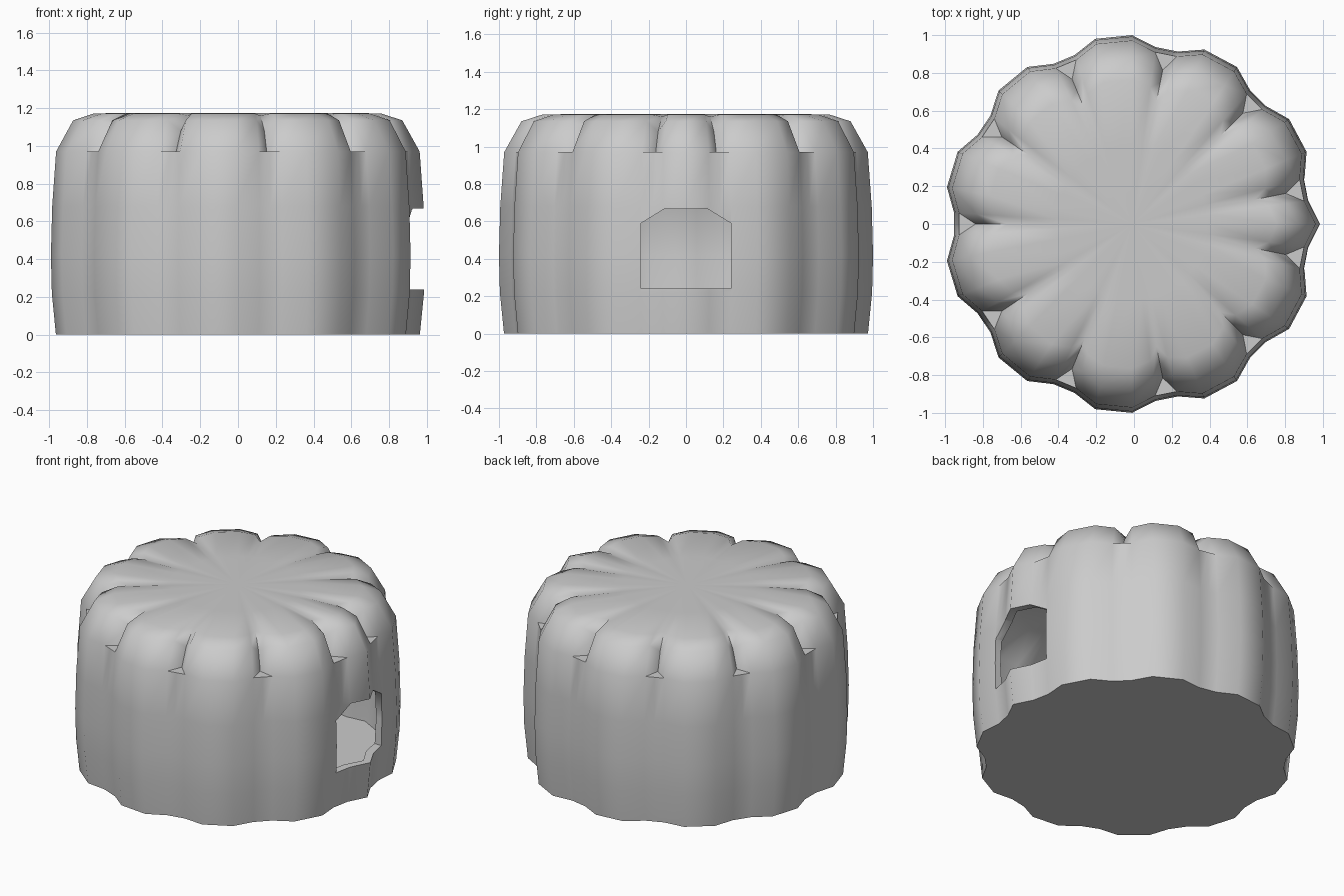
import bpy, bmesh, math
from mathutils import Vector

if "Cube" in bpy.data.objects:
    bpy.data.objects.remove(bpy.data.objects["Cube"])

CX = -0.01                      # slight shift so the bounding box is centred
STEP = math.radians(11.25)
PINCH = math.radians(3.65)


def columns():
    """Angles and kinds around the body: ten wide lobes and one narrow one."""
    cols, i = [], 0
    for lobe in range(11):
        cols.append((i * STEP, "H"))
        if lobe:
            i += 1
            cols.append((i * STEP, "H"))
        mid = (i + 1) * STEP
        cols += [(mid - PINCH, "L"), (mid, "C"), (mid + PINCH, "L")]
        i += 2
    return cols


def loft(name, rings, top_z):
    """Each ring gives (radius, height) for crest H, valley L and crease C."""
    bm = bmesh.new()
    cols = columns()
    n = len(cols)
    loops = []
    for ring in rings:
        loop = []
        for a, kind in cols:
            r, z = ring[kind]
            loop.append(bm.verts.new((CX + r * math.cos(a), r * math.sin(a), z)))
        loops.append(loop)
    for lo, hi in zip(loops, loops[1:]):
        for k in range(n):
            m = (k + 1) % n
            bm.faces.new((lo[k], lo[m], hi[m], hi[k]))
    bm.faces.new(loops[0][::-1])
    tip = bm.verts.new((CX, 0, top_z))
    for k in range(n):
        bm.faces.new((loops[-1][k], loops[-1][(k + 1) % n], tip))
    bmesh.ops.remove_doubles(bm, verts=bm.verts, dist=0.0005)
    bmesh.ops.recalc_face_normals(bm, faces=bm.faces)
    return make(name, bm)


def make(name, bm):
    me = bpy.data.meshes.new(name)
    bm.to_mesh(me)
    bm.free()
    ob = bpy.data.objects.new(name, me)
    bpy.context.collection.objects.link(ob)
    return ob


def plain(r, z, valley=0.945, inset=0.0):
    low = r * valley - inset
    return {"H": (r - inset, z), "L": (low, z), "C": (low * math.cos(PINCH), z)}


def cut(body, cutter):
    mod = body.modifiers.new("cut", "BOOLEAN")
    mod.operation = "DIFFERENCE"
    mod.solver = "EXACT"
    mod.object = cutter
    bpy.context.view_layer.objects.active = body
    bpy.ops.object.modifier_apply(modifier=mod.name)
    bpy.data.objects.remove(cutter)


# Scalloped body with pinched creases above a small ledge in every valley
shoulder = plain(0.972, 0.97)
ledge = dict(shoulder, C=(0.83, 0.97))
body = loft("scalloped_body", [
    plain(0.973, 0.0), plain(0.995, 0.22), plain(1.0, 0.42), plain(0.993, 0.68),
    shoulder, ledge,
    {"H": (0.88, 1.135), "L": (0.825, 1.135), "C": (0.765, 1.08)},
    {"H": (0.765, 1.172), "L": (0.73, 1.172), "C": (0.66, 1.16)},
    {"H": (0.4, 1.175), "L": (0.4, 1.175), "C": (0.4, 1.173)},
], 1.175)

# Hollow inside
cavity = loft("cavity_cutter", [
    plain(0.973, 0.02, inset=0.045), plain(1.0, 0.42, inset=0.045),
    plain(0.975, 0.93, inset=0.045), plain(0.72, 1.1),
], 1.1)
cut(body, cavity)

# Window opening with clipped top corners
bm = bmesh.new()
outline = [(-0.24, 0.24), (0.24, 0.24), (0.24, 0.59), (0.115, 0.667),
           (-0.115, 0.667), (-0.24, 0.59)]
face = bm.faces.new([bm.verts.new((0.6, y, z)) for y, z in outline])
ext = bmesh.ops.extrude_face_region(bm, geom=[face])
bmesh.ops.translate(bm, vec=Vector((0.6, 0, 0)),
                    verts=[g for g in ext["geom"] if isinstance(g, bmesh.types.BMVert)])
bmesh.ops.recalc_face_normals(bm, faces=bm.faces)
cut(body, make("window_cutter", bm))

# Smooth lobes, sharp creases
bpy.ops.object.select_all(action="DESELECT")
body.select_set(True)
bpy.context.view_layer.objects.active = body
bpy.ops.object.shade_smooth_by_angle(angle=math.radians(60))
